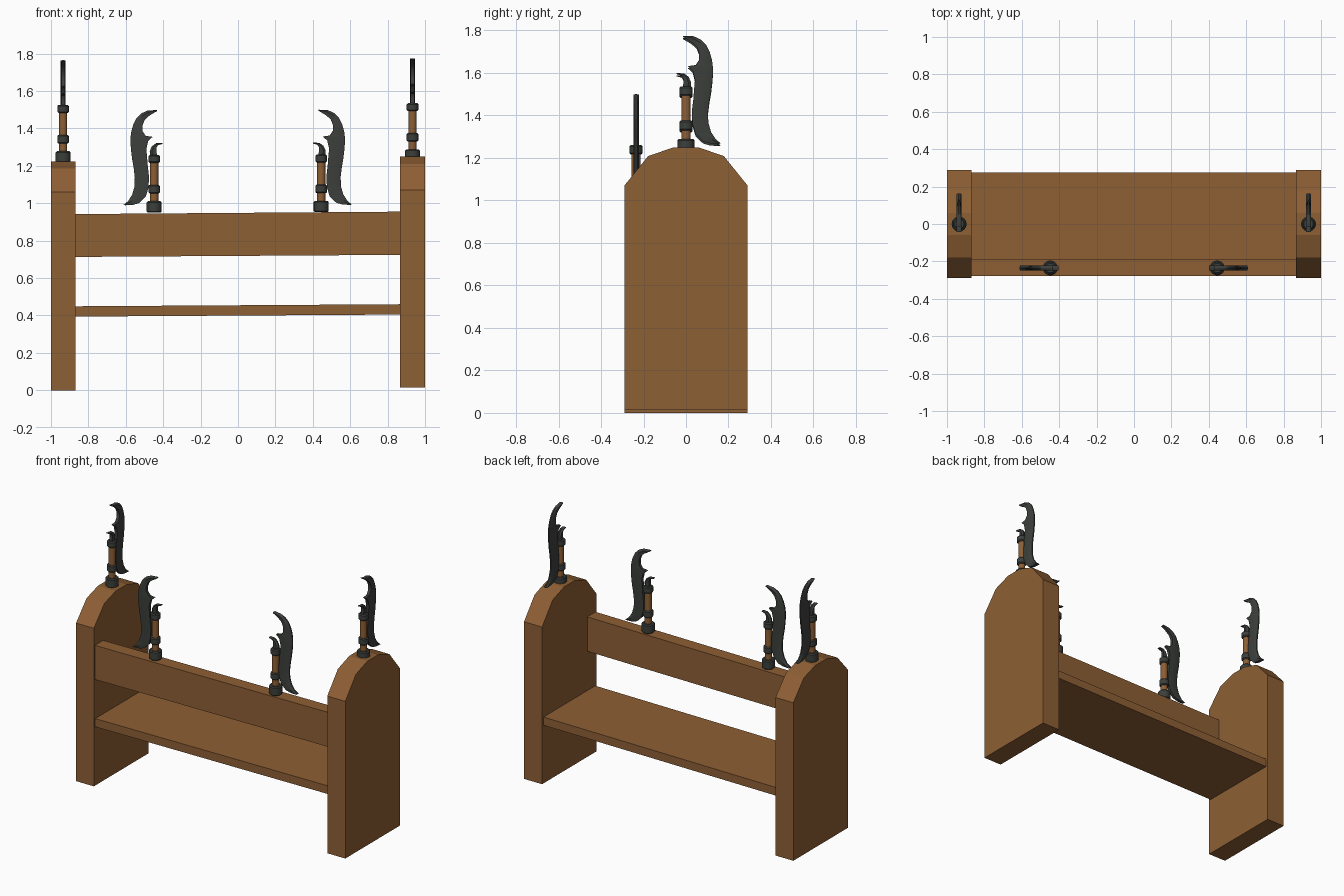
import bpy, bmesh, math
from mathutils import Matrix

if "Cube" in bpy.data.objects:
    bpy.data.objects.remove(bpy.data.objects["Cube"])


def material(name, rgb):
    m = bpy.data.materials.new(name)
    m.diffuse_color = (*rgb, 1)
    m.use_nodes = True
    m.node_tree.nodes["Principled BSDF"].inputs["Base Color"].default_value = m.diffuse_color
    return m


WOOD = material("wood", (0.27, 0.115, 0.035))
STEEL = material("dark_steel", (0.045, 0.05, 0.045))


def finish(bm, name, mat, matrix=None, smooth=False):
    bmesh.ops.recalc_face_normals(bm, faces=bm.faces[:])
    me = bpy.data.meshes.new(name)
    bm.to_mesh(me)
    bm.free()
    me.materials.append(mat)
    ob = bpy.data.objects.new(name, me)
    bpy.context.collection.objects.link(ob)
    if matrix:
        ob.matrix_world = matrix
    if smooth:
        bpy.ops.object.select_all(action='DESELECT')
        ob.select_set(True)
        bpy.context.view_layer.objects.active = ob
        bpy.ops.object.shade_smooth_by_angle(angle=math.radians(35))
    return ob


def prism(name, prof_a, prof_b, xa, xb):
    """Solid between two matching (y, z) profiles at xa and xb."""
    bm = bmesh.new()
    a = [bm.verts.new((xa, y, z)) for y, z in prof_a]
    b = [bm.verts.new((xb, y, z)) for y, z in prof_b]
    bm.faces.new(a)
    bm.faces.new(b)
    for i in range(len(a)):
        j = (i + 1) % len(a)
        bm.faces.new((a[i], a[j], b[j], b[i]))
    return finish(bm, name, WOOD)


def panel_profile(bottom, shoulder, top):
    mid = shoulder + (top - shoulder) * 0.77
    right = [(0.29, bottom), (0.29, shoulder), (0.178, mid), (0.058, top)]
    return right + [(-y, z) for y, z in reversed(right)]


def rect(y0, y1, z0, z1):
    return [(y0, z0), (y1, z0), (y1, z1), (y0, z1)]


def lathe(name, profile, mat, matrix, n=20):
    """Round part from (radius, z) points."""
    bm = bmesh.new()
    rings = [[bm.verts.new((r * math.cos(2 * math.pi * k / n), r * math.sin(2 * math.pi * k / n), z))
              for k in range(n)] for r, z in profile]
    for p, q in zip(rings, rings[1:]):
        for k in range(n):
            j = (k + 1) % n
            bm.faces.new((p[k], p[j], q[j], q[k]))
    bm.faces.new(rings[0])
    bm.faces.new(rings[-1])
    return finish(bm, name, mat, matrix, True)


def blade(name, pairs, matrix):
    """Curved blade from (outer, inner) edge points: thick spine, thin cutting edge."""
    bm = bmesh.new()
    loops = []
    for ou, oz, iu, iz in pairs:
        mu, mz = iu + (ou - iu) * 0.65, iz + (oz - iz) * 0.65
        front = [(iu, iz, 0.010), (mu, mz, 0.013), (ou, oz, 0.004)]
        pts = front + [(u, z, -t) for u, z, t in reversed(front)]
        loops.append([bm.verts.new((u, t, z)) for u, z, t in pts])
    for p, q in zip(loops, loops[1:]):
        for k in range(6):
            j = (k + 1) % 6
            bm.faces.new((p[k], p[j], q[j], q[k]))
    bm.faces.new(loops[0])
    bm.faces.new(loops[-1])
    return finish(bm, name, STEEL, matrix, True)


# outer u, outer z, inner u, inner z
BLADE = [(.164, .036, .155, .034), (.140, .056, .115, .036), (.118, .09, .08, .046),
         (.105, .135, .045, .08), (.104, .185, .030, .13), (.110, .235, .028, .19),
         (.118, .28, .034, .24), (.124, .33, .038, .29), (.127, .37, .042, .335),
         (.127, .39, .032, .378), (.125, .41, .008, .40), (.122, .43, .045, .405),
         (.112, .465, .062, .43), (.095, .50, .062, .462), (.07, .525, .050, .492),
         (.035, .541, .025, .514), (-.014, .543, -.014, .537)]
HOOK = [(.022, .29, -.018, .29), (.024, .325, -.012, .32), (.012, .35, -.012, .342),
        (-.010, .366, -.020, .355), (-.044, .367, -.044, .362)]


def collar(r, z0, z1):
    b = 0.006
    return [(r - b, z0), (r, z0 + b), (r, z1 - b), (r - b, z1)]


def ornament(tag, x, y, z, angle):
    m = Matrix.Translation((x, y, z)) @ Matrix.Rotation(angle, 4, 'Z')
    lathe(tag + "_handle", [(0.022, 0.01), (0.022, 0.295)], WOOD, m)
    lathe(tag + "_base", collar(0.04, -0.005, 0.056), STEEL, m)
    lathe(tag + "_lower_ring", collar(0.031, 0.097, 0.143), STEEL, m)
    lathe(tag + "_upper_ring", collar(0.031, 0.261, 0.303), STEEL, m)
    blade(tag + "_blade", BLADE, m)
    blade(tag + "_hook", HOOK, m)


# End panels (the right one sits slightly higher)
left = panel_profile(0.0, 1.061, 1.222)
right = panel_profile(0.015, 1.07, 1.25)
prism("left_panel", left, left, -1.0, -0.868)
prism("right_panel", right, right, 0.866, 1.0)

# Front rail and shelf, rising a little to the right
prism("front_rail", rect(-0.278, -0.19, 0.713, 0.942), rect(-0.278, -0.19, 0.724, 0.955), -0.87, 0.868)
prism("shelf", rect(-0.275, 0.275, 0.394, 0.449), rect(-0.275, 0.275, 0.405, 0.46), -0.87, 0.868)

# Blade ornaments: two on the panels facing back, two on the rail facing outwards
ornament("left_panel_ornament", -0.935, 0.0, 1.222, math.pi / 2)
ornament("right_panel_ornament", 0.933, 0.0, 1.232, math.pi / 2)
ornament("left_rail_ornament", -0.448, -0.235, 0.955, math.pi)
ornament("right_rail_ornament", 0.445, -0.235, 0.957, 0.0)
